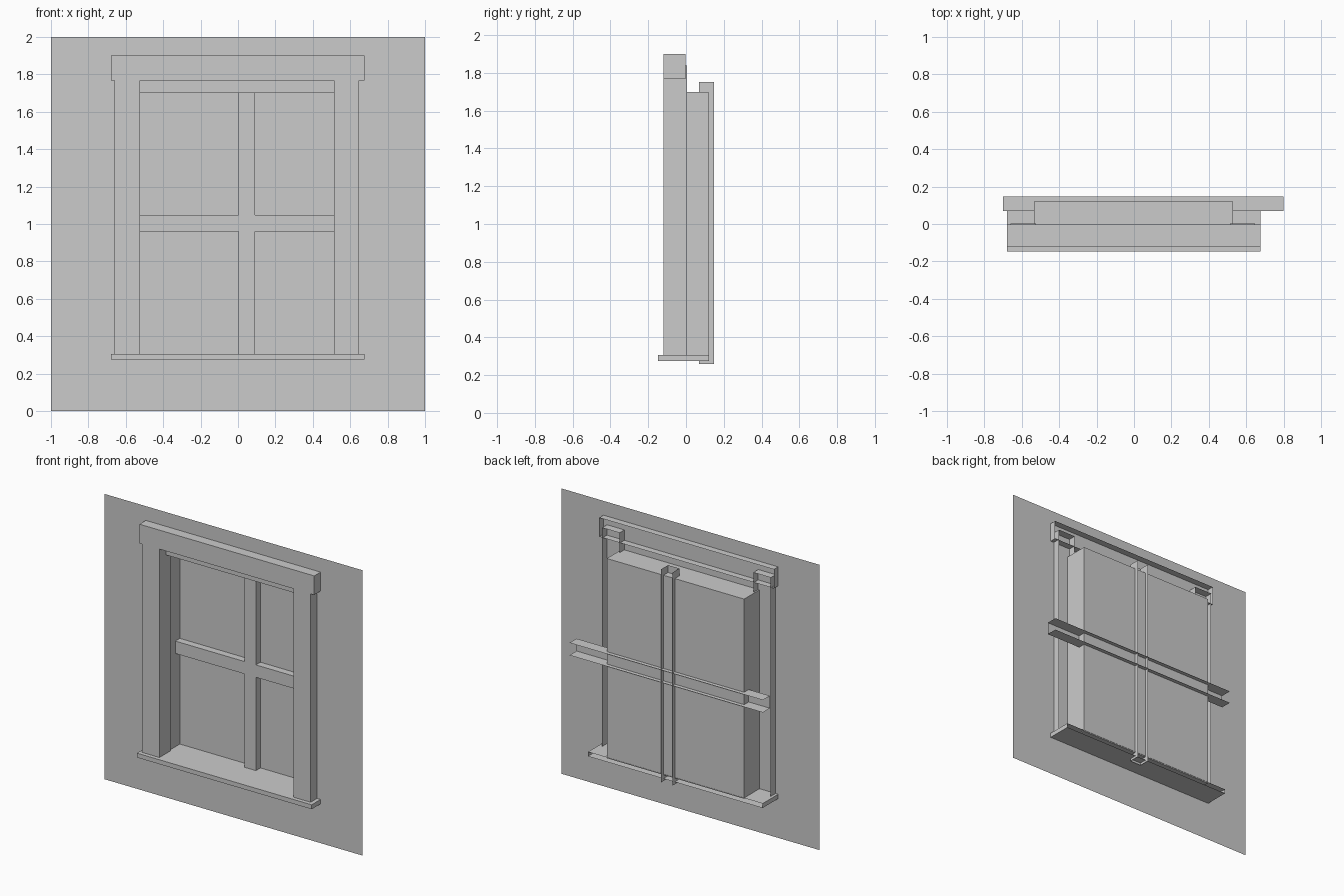
import bpy, bmesh

if "Cube" in bpy.data.objects:
    bpy.data.objects.remove(bpy.data.objects["Cube"])


def finish(name, bm):
    mesh = bpy.data.meshes.new(name)
    bm.to_mesh(mesh)
    bm.free()
    obj = bpy.data.objects.new(name, mesh)
    bpy.context.collection.objects.link(obj)
    return obj


def open_box(name, xs, ys, zs, open_sides):
    """Box shell without the listed sides, e.g. '+y' for an open back."""
    bm = bmesh.new()
    bmesh.ops.create_cube(bm, size=1)
    bm.normal_update()
    drop = []
    for f in bm.faces:
        axis = max(range(3), key=lambda i: abs(f.normal[i]))
        side = ("+" if f.normal[axis] > 0 else "-") + "xyz"[axis]
        if side in open_sides:
            drop.append(f)
    bmesh.ops.delete(bm, geom=drop, context='FACES')
    for v in bm.verts:
        for i, (lo, hi) in enumerate((xs, ys, zs)):
            v.co[i] = hi if v.co[i] > 0 else lo
    return finish(name, bm)


# Wall sheet with the window recess pushed back into it
WALL_Y = -0.05
bm = bmesh.new()


def ring(x0, x1, y, z0, z1):
    return [bm.verts.new((x, y, z)) for x, z in ((x0, z0), (x1, z0), (x1, z1), (x0, z1))]


outer = ring(-1, 1, WALL_Y, 0, 2)
rim = ring(-0.535, 0.53, WALL_Y, 0.3, 1.7)
back = ring(-0.535, 0.53, 0.12, 0.3, 1.7)
for a, b in ((outer, rim), (rim, back)):
    for i in range(4):
        j = (i + 1) % 4
        bm.faces.new((a[i], a[j], b[j], b[i]))
bm.faces.new(back)
finish("wall_with_recess", bm)

# Side trims, tucked into the lintel and sill
for side, x in (("left", -0.66), ("right", 0.513)):
    open_box(side + "_trim", (x, x + 0.135), (-0.12, 0.004), (0.29, 1.84), ("+y", "-z"))

# Lintel and sill
open_box("lintel", (-0.68, 0.675), (-0.12, -0.003), (1.767, 1.9), ("+y",))
open_box("sill", (-0.68, 0.675), (-0.148, 0.122), (0.275, 0.306), ("+y",))

# Glazing bars: channels open at the back and at both ends
open_box("horizontal_bar", (-0.70, 0.80), (0.07, 0.148), (0.96, 1.047), ("+y", "-x", "+x"))
open_box("vertical_bar", (0.003, 0.09), (0.07, 0.148), (0.258, 1.752), ("+y", "-z", "+z"))
